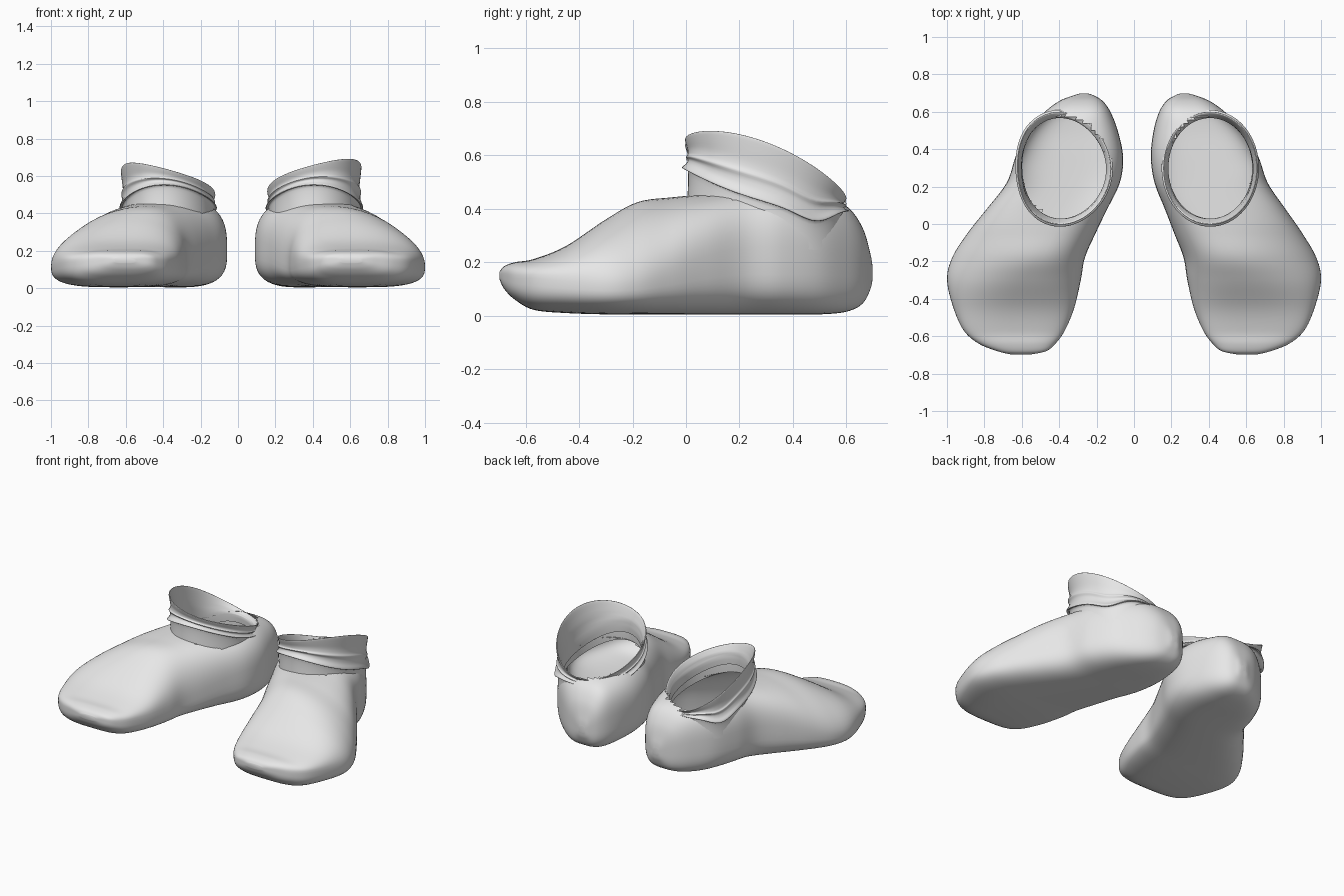
import bpy, bmesh, math

cube = bpy.data.objects.get("Cube")
if cube:
    bpy.data.objects.remove(cube, do_unlink=True)

GREY = (0.8, 0.8, 0.8, 1.0)
cloth = bpy.data.materials.new("light_grey_cloth")
cloth.use_nodes = True
cloth.diffuse_color = GREY
cloth.node_tree.nodes["Principled BSDF"].inputs["Base Color"].default_value = GREY

# Foot sections from toe to heel: y, inner x, outer x, crest x, top z, widest z, bottom z
STATIONS = [
    (-.697, .55, .66, .60, .165, .15, .135),
    (-.68, .47, .73, .60, .185, .15, .10),
    (-.64, .42, .83, .60, .20, .14, .06),
    (-.57, .37, .91, .60, .212, .14, .022),
    (-.45, .32, .965, .60, .26, .13, .01),
    (-.30, .285, 1.0, .58, .36, .12, .005),
    (-.18, .265, .975, .53, .425, .125, .005),
    (-.05, .215, .90, .48, .443, .15, .005),
    (.08, .165, .81, .45, .455, .18, .005),
    (.22, .11, .715, .42, .47, .20, .005),
    (.36, .09, .665, .40, .475, .20, .005),
    (.50, .105, .585, .36, .45, .20, .005),
    (.60, .135, .485, .30, .41, .19, .015),
    (.66, .175, .40, .28, .33, .18, .045),
    (.69, .225, .32, .27, .23, .16, .10),
    (.698, .25, .29, .27, .18, .16, .14),
]
# Collar wall, from inner hem over the rim to the neck: height fraction, scale
COLLAR = [(-.5, .90), (0, .89), (.45, .91), (.8, .95), (.97, .975), (1, .99),
          (.97, 1.0), (.8, .985), (.6, .965), (.45, .97), (.38, .995),
          (.28, .97), (.15, .985), (.04, 1.03), (-.02, 1.025),
          (-.03, .97), (-.5, .96), (-1.1, .97)]
AROUND = 64
CX, CY, RX, RY = .408, .298, .252, .302   # ankle opening


def spline(rows, steps):
    """Smooth rows of numbers with a Catmull-Rom spline."""
    out = []
    for i in range(len(rows) - 1):
        a, b = rows[max(i - 1, 0)], rows[i]
        c, d = rows[i + 1], rows[min(i + 2, len(rows) - 1)]
        for k in range(steps):
            t = k / steps
            out.append([q + .5 * t * (r - p + t * (2*p - 5*q + 4*r - s
                        + t * (3*(q - r) + s - p)))
                        for p, q, r, s in zip(a, b, c, d)])
    return out + [list(rows[-1])]


def power(value, e):
    return math.copysign(abs(value) ** (2 / e), value)


def foot_section(row):
    """Flat-bottomed section, steep inside and sloping outside."""
    y, xin, xout, xp, top, wide, low = row
    slope = math.exp(-((y + .2) / .28) ** 2)
    ring = []
    for i in range(AROUND):
        a = 2 * math.pi * i / AROUND
        c, s = math.cos(a), math.sin(a)
        e = 3.2 if s < 0 else (3 - 1.2 * slope if c > 0 else 3 - .5 * slope)
        px, pz = power(c, e), power(s, e)
        mid = xp if s >= 0 else (xin + xout) / 2
        # the crest blends to the middle of the sole at the widest line
        x = mid + px * ((xout - mid) if c > 0 else (mid - xin))
        z = wide + pz * ((top - wide) if s > 0 else (wide - low))
        ring.append((x, y, z))
    return ring


def collar_ring(t, scale, lift):
    """Tilted oval: t = 0 on the hem line, t = 1 on the rim."""
    ring = []
    for i in range(AROUND):
        a = 2 * math.pi * i / AROUND
        u, v = math.cos(a), math.sin(a)
        rim = .55 + lift + .065 * u - .11 * v + .035 * u * u
        fold = .04 * math.exp(-((a - .65) / .35) ** 2)
        hem = .4725 - .08 * v - .045 * u * u - fold
        # below the hem, the neck drops straight into the foot
        z = hem + t * (rim - hem) if t >= 0 else hem + .1 * t
        wave = .008 * math.sin(3 * a + 9 * t) * max(0, 1 - abs(t - .3) * 3)
        ring.append((CX + RX * (scale + wave) * u, CY + RY * (scale + wave) * v, z))
    return ring


def loft(name, rings, side, shift, capped):
    bm = bmesh.new()
    loops = []
    for ring in rings:
        loop = []
        for x, y, z in ring:
            x -= shift * math.exp(-((y - .27) / .28) ** 2)
            loop.append(bm.verts.new((side * x, y, z)))
        loops.append(loop)
    for a, b in zip(loops, loops[1:]):
        for i in range(AROUND):
            j = (i + 1) % AROUND
            bm.faces.new((a[i], a[j], b[j], b[i]))
    if capped:
        bm.faces.new(loops[0])
        bm.faces.new(loops[-1])
        bmesh.ops.recalc_face_normals(bm, faces=bm.faces[:])
        # open the top of the foot under the collar
        hole = []
        for f in bm.faces:
            p = f.calc_center_median()
            x = side * p.x + shift
            inside = ((x - CX) / RX) ** 2 + ((p.y - CY) / RY) ** 2 < .93 ** 2
            if inside and p.z > .25:
                hole.append(f)
        bmesh.ops.delete(bm, geom=hole, context='FACES')
    else:
        bmesh.ops.recalc_face_normals(bm, faces=bm.faces[:])
    mesh = bpy.data.meshes.new(name)
    bm.to_mesh(mesh)
    bm.free()
    mesh.materials.append(cloth)
    obj = bpy.data.objects.new(name, mesh)
    bpy.context.collection.objects.link(obj)
    bpy.ops.object.select_all(action='DESELECT')
    obj.select_set(True)
    bpy.context.view_layer.objects.active = obj
    bpy.ops.object.shade_smooth_by_angle(angle=math.radians(60))


# The pair: the right shoe sits a little closer in at the ankle and lower
for label, side, shift, lift in (("left", 1, 0, 0), ("right", -1, .035, -.02)):
    foot = [foot_section(r) for r in spline(STATIONS, 6)]
    loft(label + "_shoe_foot", foot, side, shift, True)
    collar = [collar_ring(t, s, lift) for t, s in spline(COLLAR, 3)]
    loft(label + "_shoe_collar", collar, side, shift, False)
